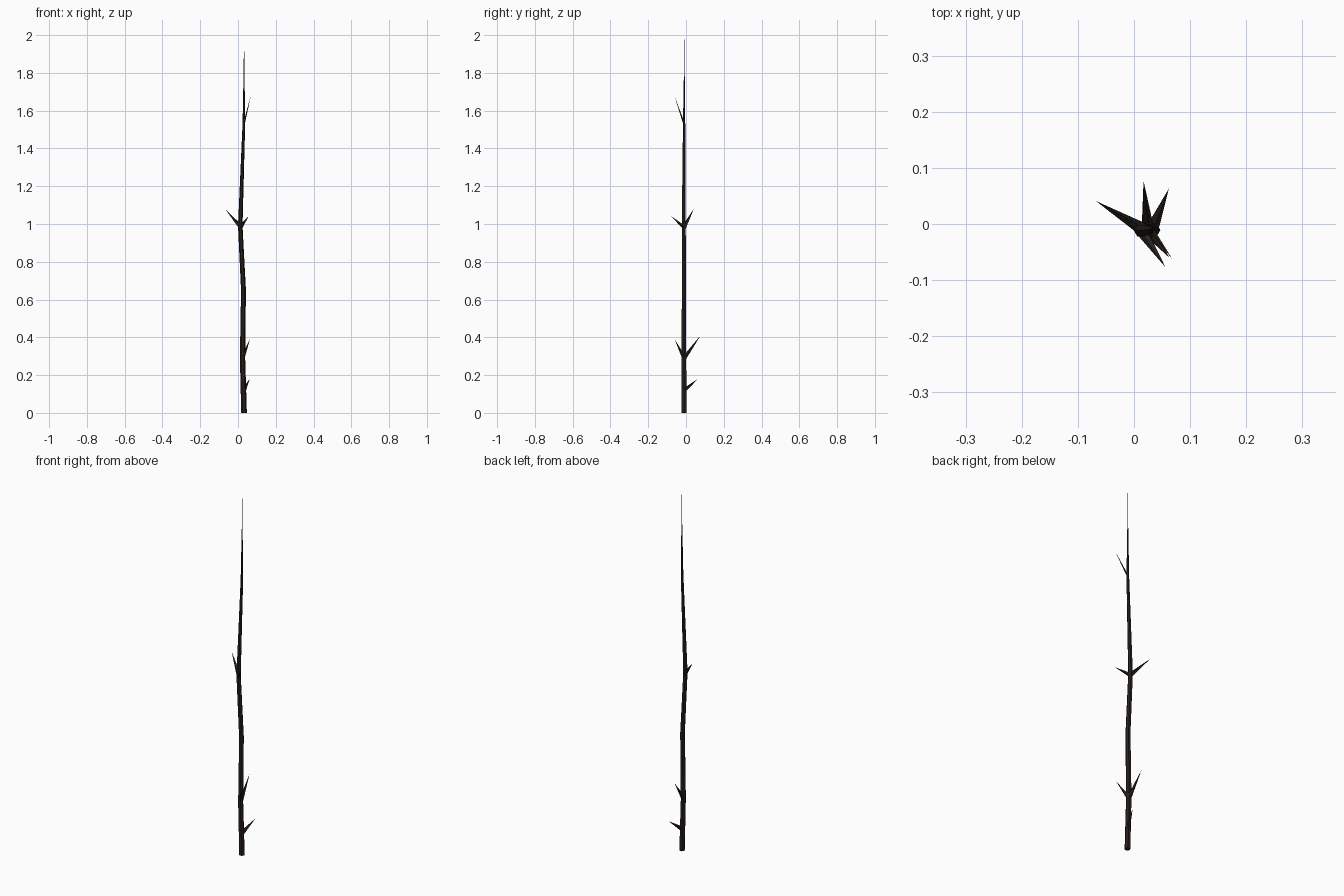
import bpy, bmesh, math
from mathutils import Vector

if "Cube" in bpy.data.objects:
    bpy.data.objects.remove(bpy.data.objects["Cube"])

bark = bpy.data.materials.new("dark_bark")
bark.diffuse_color = (0.02, 0.014, 0.011, 1)
bark.use_nodes = True
bark.node_tree.nodes["Principled BSDF"].inputs["Base Color"].default_value = bark.diffuse_color


def tapered_tube(name, path, sides, flat=False):
    """Loft rings of (x, y, z, radius); a zero radius closes to a point."""
    bm = bmesh.new()
    pts = [Vector(p[:3]) for p in path]
    rings = []
    for i, p in enumerate(path):
        if p[3] == 0:
            rings.append([bm.verts.new(pts[i])])
            continue
        d = Vector((0, 0, 1)) if flat else (pts[-1] - pts[0]).normalized()
        u = Vector((1, 0, 0)) if flat else d.cross(Vector((0, 0, 1))).normalized()
        v = d.cross(u)
        ring = []
        for k in range(sides):
            a = 2 * math.pi * k / sides
            ring.append(bm.verts.new(pts[i] + p[3] * (u * math.cos(a) + v * math.sin(a))))
        rings.append(ring)
    for a, b in zip(rings, rings[1:]):
        for k in range(sides):
            n = (k + 1) % sides
            if len(b) == 1:
                bm.faces.new((a[k], a[n], b[0]))
            else:
                bm.faces.new((a[k], a[n], b[n], b[k]))
    bm.faces.new(rings[0][::-1])
    bmesh.ops.recalc_face_normals(bm, faces=bm.faces)
    me = bpy.data.meshes.new(name)
    bm.to_mesh(me)
    bm.free()
    me.materials.append(bark)
    ob = bpy.data.objects.new(name, me)
    bpy.context.collection.objects.link(ob)
    return ob


# Slightly crooked stem, tapering to a point
tapered_tube("stem", [
    (0.032, -0.011, 0.0, 0.015),
    (0.024, -0.011, 0.29, 0.014),
    (0.029, -0.011, 0.65, 0.013),
    (0.012, -0.012, 0.99, 0.012),
    (0.031, -0.010, 1.53, 0.007),
    (0.032, -0.009, 1.80, 0.0025),
    (0.032, -0.009, 2.0, 0)], 6, flat=True)

# Short thorn-like twigs: base, tip, base radius
twigs = [
    ((0.032, -0.008, 0.12), (0.062, 0.063, 0.18), 0.012),
    ((0.024, -0.010, 0.29), (0.017, 0.077, 0.41), 0.012),
    ((0.024, -0.010, 0.29), (0.063, -0.060, 0.39), 0.011),
    ((0.012, -0.008, 0.985), (-0.068, 0.041, 1.08), 0.012),
    ((0.014, -0.012, 0.985), (0.056, -0.077, 1.04), 0.011),
    ((0.031, -0.010, 1.53), (0.068, -0.062, 1.68), 0.005),
]
for i, (base, tip, r) in enumerate(twigs):
    tapered_tube(f"twig_{i + 1}", [(*base, r), (*tip, 0)], 5)
